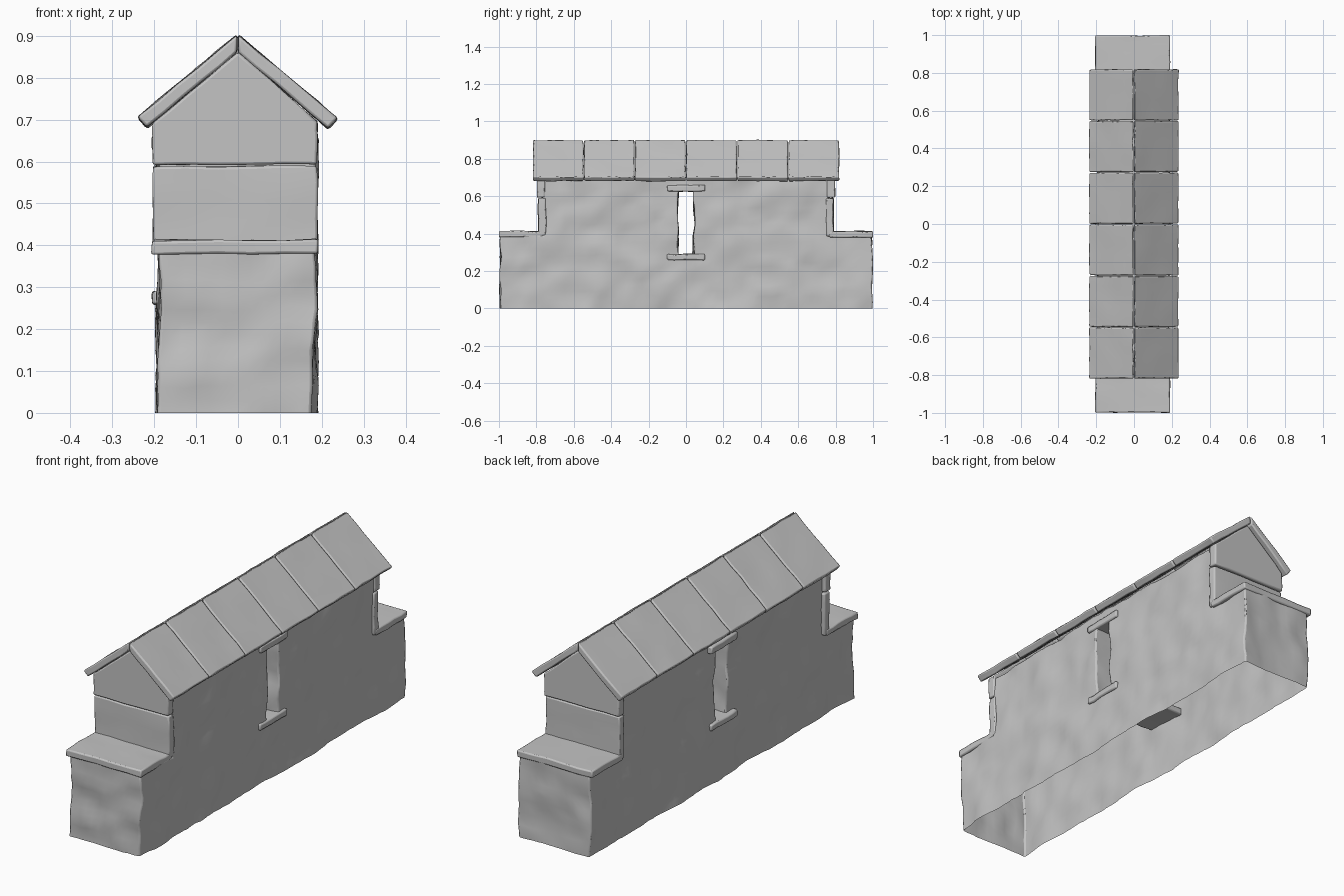
import bpy, bmesh, math
from mathutils import Vector, noise

old = bpy.data.objects.get("Cube")
if old:
    bpy.data.objects.remove(old, do_unlink=True)

stone = bpy.data.materials.new("grey stone")
stone.use_nodes = True
GREY = (0.55, 0.55, 0.55, 1)
stone.diffuse_color = GREY
stone.node_tree.nodes["Principled BSDF"].inputs["Base Color"].default_value = GREY


def roughen(bm, amount, scale):
    """Hand-hewn unevenness; the ground edge stays level."""
    for v in bm.verts:
        p = v.co.copy()
        shift = noise.noise_vector(p * scale) * amount
        shift += noise.noise_vector(p * scale * 2.7) * amount * 0.35
        if p.z < 0.001:
            shift.z = 0
        v.co = p + shift


def finish(name, bm, bevel):
    bmesh.ops.recalc_face_normals(bm, faces=bm.faces)
    mesh = bpy.data.meshes.new(name)
    bm.to_mesh(mesh)
    bm.free()
    mesh.materials.append(stone)
    obj = bpy.data.objects.new(name, mesh)
    bpy.context.collection.objects.link(obj)
    bpy.ops.object.select_all(action="DESELECT")
    obj.select_set(True)
    bpy.context.view_layer.objects.active = obj
    bpy.ops.object.shade_smooth_by_angle(angle=math.radians(45))
    mod = obj.modifiers.new("worn edges", "BEVEL")
    mod.width = bevel
    mod.segments = 2
    mod.limit_method = "ANGLE"
    mod.angle_limit = math.radians(48)
    return obj


def slab(name, profile, y0, y1, amount=0.005):
    """Stone slab: an x-z profile run along y, subdivided and worn."""
    bm = bmesh.new()
    ends = [[bm.verts.new((x, y, z)) for x, z in profile] for y in (y0, y1)]
    for ring in ends:
        bm.faces.new(ring)
    n = len(profile)
    for i in range(n):
        j = (i + 1) % n
        bm.faces.new((ends[0][i], ends[0][j], ends[1][j], ends[1][i]))
    long_edges = [e for e in bm.edges if e.calc_length() > 0.08]
    bmesh.ops.subdivide_edges(bm, edges=long_edges, cuts=4, use_grid_fill=True)
    roughen(bm, amount, 14)
    return finish(name, bm, 0.006)


def box(name, x0, x1, y0, y1, z0, z1):
    return slab(name, [(x0, z0), (x1, z0), (x1, z1), (x0, z1)], y0, y1)


def lines(breaks, step=0.032):
    out = [breaks[0]]
    for a, b in zip(breaks, breaks[1:]):
        n = max(1, round((b - a) / step))
        out += [a + (b - a) * (i + 1) / n for i in range(n)]
    return out


# Wall body: stepped silhouette with a through slot, open underneath
SLOT, STEP = 0.043, 0.765
xs = lines([-0.187, 0.182])
ys = lines([-0.992, -STEP, -SLOT, SLOT, STEP, 0.992])
zs = lines([0, 0.28, 0.39, 0.635, 0.695])


def solid(i, j, k):
    if not (0 <= i < len(xs) - 1 and 0 <= j < len(ys) - 1 and 0 <= k < len(zs) - 1):
        return False
    y = abs(ys[j] + ys[j + 1]) / 2
    z = (zs[k] + zs[k + 1]) / 2
    if y < SLOT and 0.28 < z < 0.635:
        return False
    return z < 0.39 or y < STEP


bm = bmesh.new()
cache = {}


def corner(c):
    if c not in cache:
        cache[c] = bm.verts.new((xs[c[0]], ys[c[1]], zs[c[2]]))
    return cache[c]


for i in range(len(xs) - 1):
    for j in range(len(ys) - 1):
        for k in range(len(zs) - 1):
            if not solid(i, j, k):
                continue
            for axis in range(3):
                for side in (0, 1):
                    near = [i, j, k]
                    near[axis] += 2 * side - 1
                    if solid(*near) or near[2] < 0:
                        continue
                    quad = []
                    for u, v in ((0, 0), (1, 0), (1, 1), (0, 1)):
                        c = [i, j, k]
                        c[axis] += side
                        c[(axis + 1) % 3] += u
                        c[(axis + 2) % 3] += v
                        quad.append(corner(tuple(c)))
                    bm.faces.new(quad)
roughen(bm, 0.014, 8)
finish("wall_body", bm, 0.007)

# Slot sill and lintel
box("slot_sill", -0.205, 0.19, -0.1, 0.1, 0.258, 0.29)
box("slot_lintel", -0.205, 0.19, -0.1, 0.1, 0.626, 0.66)

# End stones: shoulder cap, lower slab and gable, at front and back
gable = [(-0.204, 0.593), (0.19, 0.593), (0.19, 0.695), (0, 0.862), (-0.204, 0.69)]
for label, s in (("front", -1), ("back", 1)):
    box(label + "_shoulder_cap", -0.205, 0.19, *sorted((s * 0.998, s * 0.765)), 0.38, 0.413)
    box(label + "_lower_slab", -0.203, 0.189, *sorted((s * 0.79, s * 0.75)), 0.386, 0.589)
    slab(label + "_gable", gable, *sorted((s * 0.797, s * 0.755)), amount=0.003)

# Roof: a row of tiles on each slope
left_slope = [(0.001, 0.902), (0.238, 0.702), (0.216, 0.678), (0.001, 0.862)]
right_slope = [(-0.003, 0.902), (-0.239, 0.706), (-0.218, 0.68), (-0.003, 0.862)]
TILES, HALF = 6, 0.82
pitch = 2 * HALF / TILES
for t in range(TILES):
    y = -HALF + t * pitch
    for label, profile in (("left", left_slope), ("right", right_slope)):
        slab(f"{label}_roof_tile_{t + 1}", profile, y + 0.002, y + pitch - 0.002, 0.004)
